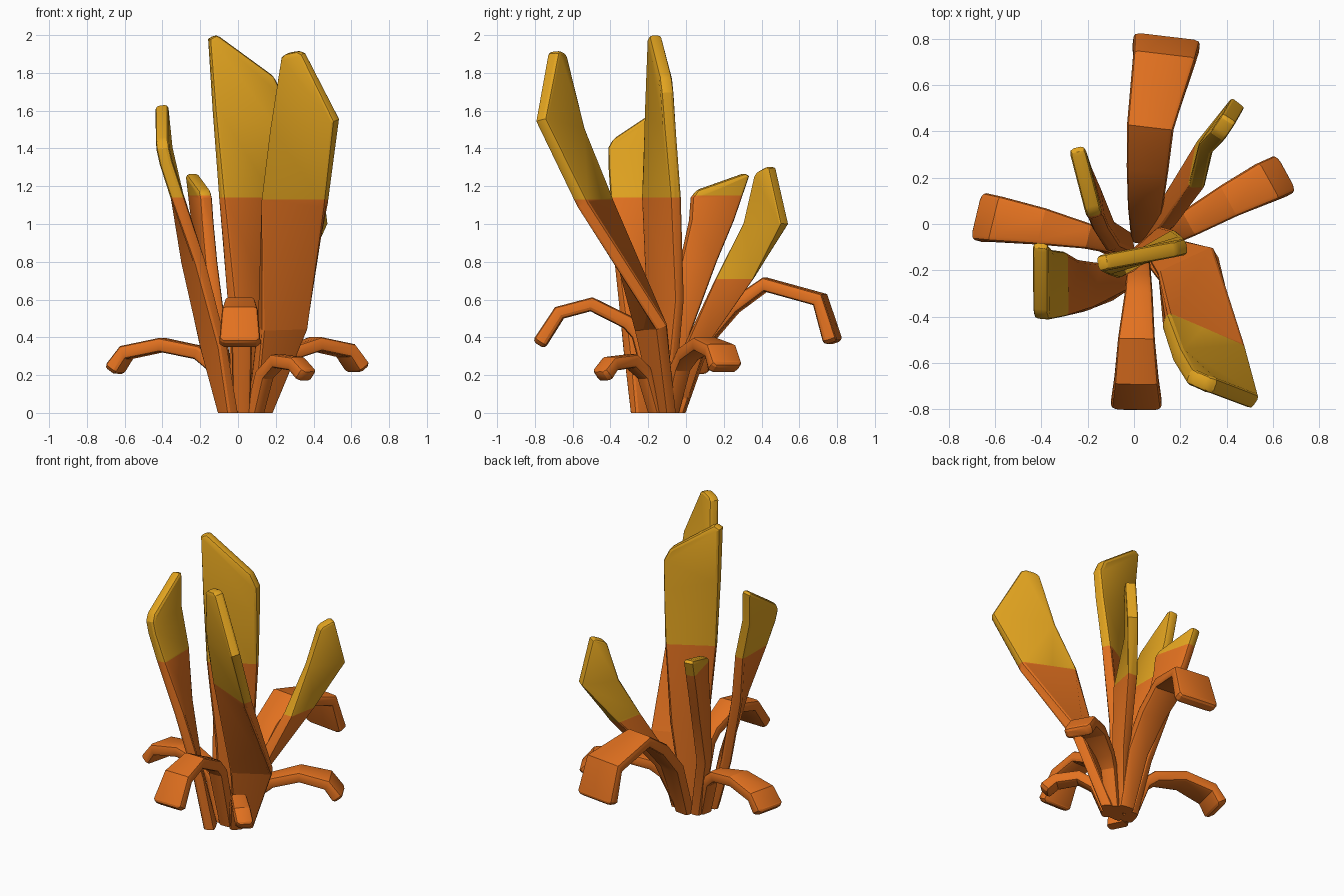
import bpy, bmesh
from mathutils import Vector

if "Cube" in bpy.data.objects:
    bpy.data.objects.remove(bpy.data.objects["Cube"])


def material(name, rgb):
    m = bpy.data.materials.new(name)
    m.diffuse_color = (*rgb, 1)
    m.use_nodes = True
    m.node_tree.nodes["Principled BSDF"].inputs["Base Color"].default_value = m.diffuse_color
    return m


ORANGE = material("orange", (0.76, 0.165, 0.014))
YELLOW = material("golden yellow", (0.76, 0.37, 0.014))


def slab(name, sections, thick, corner, split=None):
    """Loft a thin bevelled slab through (left edge, right edge) pairs, cut flat on the ground."""
    # clip both corners of the tip
    (l0, r0), (l1, r1) = sections[-2:]
    across = (r1 - l1).normalized() * corner
    sections = sections[:-1] + [
        (l1 + (l0 - l1).normalized() * corner, r1 + (r0 - r1).normalized() * corner),
        (l1 + across, r1 - across)]
    mids = [(l + r) / 2 for l, r in sections]
    bm = bmesh.new()
    rings = []
    for i, (l, r) in enumerate(sections):
        tangent = mids[min(i + 1, len(mids) - 1)] - mids[max(i - 1, 0)]
        if i >= len(sections) - 2:
            tangent = mids[-1] - mids[-3]
        n = (r - l).cross(tangent).normalized() * thick / 2
        rings.append([bm.verts.new(p) for p in (l - n, r - n, r + n, l + n)])
    for a, b in zip(rings, rings[1:]):
        for k in range(4):
            j = (k + 1) % 4
            bm.faces.new((a[k], a[j], b[j], b[k]))
    bm.faces.new(rings[0][::-1])
    bm.faces.new(rings[-1])
    bmesh.ops.recalc_face_normals(bm, faces=bm.faces[:])
    # round the long edges and the tip
    rims = set(rings[-1])
    edges = [e for e in bm.edges if set(e.verts) <= rims and e.calc_length() > thick * 0.5]
    for a, b in zip(rings, rings[1:]):
        edges += [bm.edges.get((a[k], b[k])) for k in range(4)]
    bmesh.ops.bevel(bm, geom=list(set(edges)), offset=0.02, segments=2, profile=0.5,
                    affect='EDGES', clamp_overlap=True)
    # flat foot
    bmesh.ops.bisect_plane(bm, geom=bm.verts[:] + bm.edges[:] + bm.faces[:],
                           plane_co=(0, 0, 0), plane_no=(0, 0, 1), clear_inner=True)
    bmesh.ops.holes_fill(bm, edges=[e for e in bm.edges if e.is_boundary], sides=0)
    # coloured tip above the split height
    if split:
        bmesh.ops.bisect_plane(bm, geom=bm.verts[:] + bm.edges[:] + bm.faces[:],
                               plane_co=(0, 0, split), plane_no=(0, 0, 1))
        for f in bm.faces:
            f.material_index = int(f.calc_center_median().z > split)
    bmesh.ops.recalc_face_normals(bm, faces=bm.faces[:])
    me = bpy.data.meshes.new(name)
    bm.to_mesh(me)
    bm.free()
    me.materials.append(ORANGE)
    me.materials.append(YELLOW)
    ob = bpy.data.objects.new(name, me)
    bpy.context.collection.objects.link(ob)
    bpy.context.view_layer.objects.active = ob
    ob.select_set(True)
    bpy.ops.object.shade_smooth_by_angle(angle=0.4)
    ob.select_set(False)


def blade(name, split, rows, corner=0.03, thick=0.07):
    slab(name, [(Vector(r[:3]), Vector(r[3:])) for r in rows], thick, corner, split)


def leaf(name, path, thick=0.075):
    """Drooping leaf: path of (x, y, z, width) with level cross-sections."""
    d = Vector(path[-1][:2]) - Vector(path[0][:2])
    side = Vector((d.y, -d.x, 0)).normalized()
    slab(name, [(Vector(p[:3]) - side * p[3] / 2, Vector(p[:3]) + side * p[3] / 2)
                for p in path], thick, 0.02)


# upright blades with yellow tips
blade("centre_blade", 1.14, [
    (-0.02, -0.16, -0.04, 0.08, -0.09, -0.04),
    (-0.04, -0.19, 0.60, 0.14, -0.03, 0.60),
    (-0.09, -0.21, 1.14, 0.19, -0.05, 1.14),
    (-0.13, -0.19, 1.60, 0.22, -0.08, 1.50),
    (-0.16, -0.17, 2.035, 0.23, -0.10, 1.75)], 0.055)
blade("front_right_blade", 1.13, [
    (0.06, -0.14, -0.04, 0.15, -0.07, -0.04),
    (0.11, -0.24, 0.45, 0.36, -0.13, 0.45),
    (0.13, -0.42, 1.13, 0.47, -0.55, 1.10),
    (0.18, -0.56, 1.50, 0.525, -0.77, 1.55),
    (0.24, -0.66, 1.90, 0.34, -0.70, 1.92)], 0.02)
blade("left_blade", 1.14, [
    (-0.02, -0.28, -0.04, -0.07, -0.17, -0.04),
    (-0.08, -0.32, 0.35, -0.18, -0.18, 0.35),
    (-0.20, -0.37, 0.80, -0.27, -0.16, 0.80),
    (-0.32, -0.40, 1.14, -0.32, -0.12, 1.14),
    (-0.38, -0.41, 1.32, -0.38, -0.11, 1.40),
    (-0.405, -0.41, 1.43, -0.405, -0.08, 1.65)])
blade("back_left_blade", 1.15, [
    (-0.03, -0.13, -0.04, -0.03, -0.04, -0.04),
    (-0.09, -0.11, 0.40, -0.12, 0.01, 0.40),
    (-0.14, -0.03, 0.80, -0.18, 0.16, 0.80),
    (-0.16, 0.02, 1.02, -0.22, 0.25, 1.02),
    (-0.17, 0.03, 1.17, -0.25, 0.34, 1.28)])
blade("back_right_blade", 0.71, [
    (0.06, -0.11, -0.04, 0.03, -0.04, -0.04),
    (0.15, -0.01, 0.35, 0.14, 0.10, 0.35),
    (0.27, 0.16, 0.71, 0.31, 0.36, 0.71),
    (0.305, 0.32, 1.00, 0.45, 0.525, 1.00),
    (0.36, 0.38, 1.27, 0.41, 0.455, 1.31)], 0.015)

# drooping leaves around the foot
leaf("back_leaf", [(0.04, -0.06, -0.04, 0.10), (0.05, 0.08, 0.36, 0.15),
                   (0.06, 0.25, 0.56, 0.18), (0.07, 0.42, 0.68, 0.20),
                   (0.13, 0.71, 0.60, 0.27), (0.14, 0.78, 0.37, 0.29)])
leaf("front_leaf", [(0.02, -0.13, -0.04, 0.09), (0.02, -0.25, 0.41, 0.11),
                    (0.02, -0.31, 0.48, 0.12), (0.01, -0.50, 0.575, 0.16),
                    (0.01, -0.67, 0.53, 0.19), (0.01, -0.78, 0.36, 0.22)])
leaf("left_leaf", [(-0.04, -0.12, -0.04, 0.09), (-0.13, -0.07, 0.25, 0.10),
                   (-0.21, -0.05, 0.32, 0.11), (-0.40, -0.01, 0.36, 0.16),
                   (-0.59, 0.02, 0.32, 0.20), (-0.66, 0.03, 0.22, 0.21)])
leaf("right_leaf", [(0.08, -0.10, -0.04, 0.09), (0.18, -0.03, 0.24, 0.10),
                    (0.25, 0.01, 0.31, 0.12), (0.41, 0.10, 0.365, 0.15),
                    (0.57, 0.18, 0.33, 0.18), (0.64, 0.21, 0.23, 0.18)])
leaf("small_front_right_leaf", [(0.08, -0.14, -0.04, 0.08), (0.14, -0.21, 0.20, 0.09),
                                (0.21, -0.29, 0.275, 0.10), (0.31, -0.40, 0.26, 0.11),
                                (0.37, -0.45, 0.19, 0.11)])
